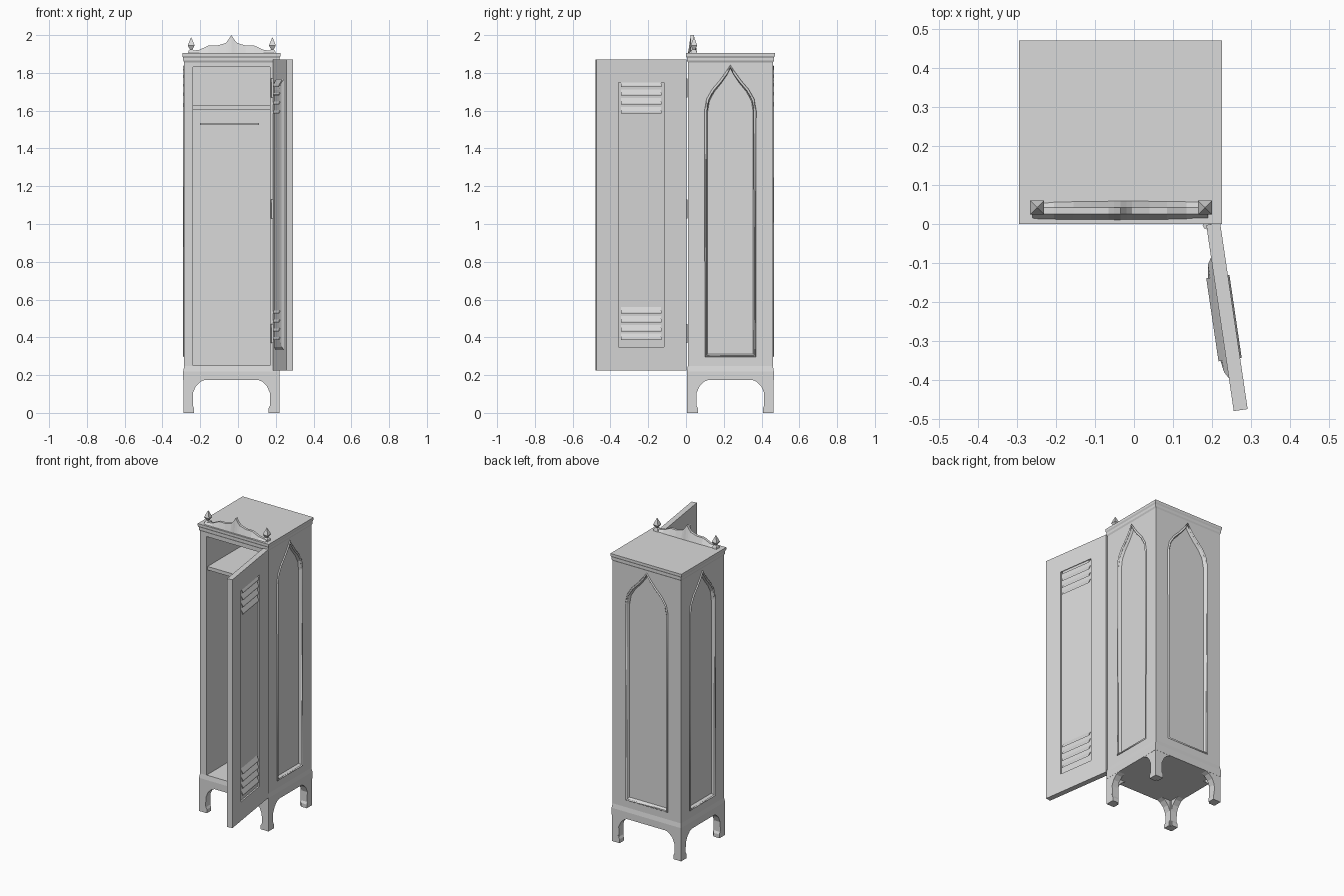
import bpy, bmesh, math
from mathutils import Matrix, Vector

cube = bpy.data.objects.get("Cube")
if cube:
    bpy.data.objects.remove(cube, do_unlink=True)

grey = bpy.data.materials.new("plain grey")
grey.use_nodes = True
colour = (0.7, 0.7, 0.7, 1)
grey.diffuse_color = colour
grey.node_tree.nodes["Principled BSDF"].inputs["Base Color"].default_value = colour

CX, CY = -0.035, 0.235            # middle of the cabinet
HX, HY = 0.25, 0.225              # half sizes of its body


def finish(bm, name, matrix=Matrix()):
    bmesh.ops.recalc_face_normals(bm, faces=bm.faces)
    mesh = bpy.data.meshes.new(name)
    bm.to_mesh(mesh)
    bm.free()
    mesh.transform(matrix)
    mesh.materials.append(grey)
    ob = bpy.data.objects.new(name, mesh)
    bpy.context.collection.objects.link(ob)
    return ob


def loft(name, loops, matrix=Matrix()):
    """Closed solid through matching loops of points."""
    bm = bmesh.new()
    rings = [[bm.verts.new(p) for p in loop] for loop in loops]
    for a, b in zip(rings, rings[1:]):
        for i in range(len(a)):
            j = (i + 1) % len(a)
            bm.faces.new((a[i], a[j], b[j], b[i]))
    bm.faces.new(rings[0])
    bm.faces.new(rings[-1])
    return finish(bm, name, matrix)


def prism(name, profile, y0, y1, matrix=Matrix()):
    return loft(name, [[(x, y, z) for x, z in profile] for y in (y0, y1)], matrix)


def box(name, x0, x1, y0, y1, z0, z1, matrix=Matrix()):
    return prism(name, [(x0, z0), (x1, z0), (x1, z1), (x0, z1)], y0, y1, matrix)


def rings(name, levels):
    """Rectangular moulding round the cabinet: (outset, height) levels."""
    loops = []
    for o, z in levels:
        loops.append([(CX + sx * (HX + o), CY + sy * (HY + o), z)
                      for sx, sy in ((-1, -1), (1, -1), (1, 1), (-1, 1))])
    return loft(name, loops)


def run_op(ob, op, **kw):
    bpy.ops.object.select_all(action="DESELECT")
    ob.select_set(True)
    bpy.context.view_layer.objects.active = ob
    op(**kw)


def cut(ob, cutter):
    mod = ob.modifiers.new("cut", "BOOLEAN")
    mod.operation, mod.object, mod.solver = "DIFFERENCE", cutter, "EXACT"
    run_op(ob, bpy.ops.object.modifier_apply, modifier=mod.name)
    bpy.data.objects.remove(cutter, do_unlink=True)


def place(x, y, degrees):
    return Matrix.Translation((x, y, 0)) @ Matrix.Rotation(math.radians(degrees), 4, "Z")


# Body with open front
body = box("cabinet_body", CX - HX, CX + HX, CY - HY, CY + HY, 0.18, 1.87)
cut(body, box("cavity", -0.237, 0.17, -0.1, 0.42, 0.25, 1.83))

# Pointed arch panels on both sides and the back, each with a raised rim
def arch(w):
    half = [(1, 0.3), (1, 1.6), (0.92, 1.66), (0.7, 1.71), (0.4, 1.755), (0.15, 1.8)]
    right = [(w * u, z) for u, z in half]
    return right + [(0, 1.835)] + [(-u, z) for u, z in reversed(right)]


panels = {"left": (CX + HX, CY, 90, 0.13), "right": (CX - HX, CY, -90, 0.13),
          "back": (CX, CY + HY, 180, 0.15)}
for side, (x, y, turn, w) in panels.items():
    m = place(x, y, turn)
    outline = arch(w)
    inner = [(u * 0.93, 1.05 + (z - 1.05) * 0.985) for u, z in outline]
    cut(body, loft("recess", [[(u, -0.02, z) for u, z in outline],
                              [(u, 0, z) for u, z in outline],
                              [(u, 0.02, z) for u, z in inner]], m))
    curve = bpy.data.curves.new("rim", "CURVE")
    curve.dimensions = "3D"
    curve.bevel_depth, curve.bevel_resolution = 0.007, 0
    spline = curve.splines.new("POLY")
    spline.points.add(len(outline) - 1)
    spline.use_cyclic_u = True
    for p, (u, z) in zip(spline.points, outline):
        p.co = (*(m @ Vector((u, 0, z))), 1)
    curve.materials.append(grey)
    rim = bpy.data.objects.new(side + "_arch_rim", curve)
    bpy.context.collection.objects.link(rim)
    run_op(rim, bpy.ops.object.convert, target="MESH")

# Cornice and base moulding
rings("cornice", [(0, 1.855), (0.005, 1.865), (0.005, 1.88), (0.01, 1.89), (0.01, 1.905)])
rings("base_moulding", [(0.005, 0.175), (0.005, 0.22), (0, 0.249)])

# Shelf and rail inside
box("shelf", -0.24, 0.175, 0.02, 0.425, 1.605, 1.628)
box("coat_rail", -0.2, 0.11, 0.405, 0.425, 1.525, 1.535)

# Arched aprons joining the legs on all four sides
def apron(h):
    half = [(0, 0), (0.057, 0), (0.057, 0.025), (0.047, 0.045), (0.05, 0.105),
            (0.065, 0.14), (0.09, 0.165), (0.125, 0.18)]
    left = [(-h + u, z) for u, z in half]
    return left + [(-u, z) for u, z in reversed(left)] + [(h, 0.2), (-h, 0.2)]


for name, turn, h, d in (("front", 0, HX, HY), ("back", 180, HX, HY),
                         ("left", 90, HY, HX), ("right", -90, HY, HX)):
    prism(name + "_leg_apron", apron(h + 0.004), -d - 0.004, -d + 0.04, place(CX, CY, turn))
for sx, xs in (("left", 1), ("right", -1)):
    for sy, ys in (("front", -1), ("back", 1)):
        x, y = CX + xs * (HX - 0.022), CY + ys * (HY - 0.022)
        box(f"{sy}_{sx}_leg", x - 0.024, x + 0.024, y - 0.024, y + 0.024, 0.005, 0.2)

# Scalloped crest, thinner toward its upper edge
half = [(0.225, 1.915), (0.17, 1.922), (0.12, 1.945), (0.075, 1.945), (0.03, 1.958), (0.016, 1.975)]
top = half + [(0, 2.0)] + [(-x, z) for x, z in reversed(half)]
bm = bmesh.new()
cols = [[bm.verts.new((CX + x, y, z)) for y, z in
         ((0.01, 1.9), (0.06, 1.9), (0.042, zt), (0.025, zt))] for x, zt in top]
for a, b in zip(cols, cols[1:]):
    for i in range(4):
        j = (i + 1) % 4
        bm.faces.new((a[i], a[j], b[j], b[i]))
bm.faces.new(cols[0])
bm.faces.new(cols[-1])
finish(bm, "crest")

# Pointed finials at the crest ends
for name, x in (("right_finial", -0.248), ("left_finial", 0.182)):
    loops = []
    for r, z in ((0.018, 1.9), (0.014, 1.918), (0.007, 1.925), (0.018, 1.945), (0.001, 1.988)):
        loops.append([(x + sx * r, 0.042 + sy * r, z)
                      for sx, sy in ((-1, -1), (1, -1), (1, 1), (-1, 1))])
    loft(name, loops)

# Open door: local x runs from the hinge, local +y is the outer face
hinge = place(0.203, 0, -81.6)
T = 0.018
door = box("door", 0, 0.482, -T, T, 0.225, 1.87, hinge)
cut(door, box("door_recess", 0.12, 0.365, T - 0.01, 0.1, 0.35, 1.75, hinge))

# Bulging panel on the door's inner face
loops = []
for inset, y in ((0, -T + 0.002), (0.02, -T - 0.01), (0.06, -T - 0.016)):
    x0, x1, z0, z1 = 0.08 + inset, 0.4 - inset, 0.33 + inset, 1.77 - inset
    loops.append([(x0, y, z0), (x1, y, z0), (x1, y, z1), (x0, y, z1)])
loft("door_inner_panel", loops, hinge)

# Louvre slats near the top and bottom of the door, on both faces
for group, z0 in (("lower", 0.385), ("upper", 1.585)):
    for i in range(4):
        z = z0 + i * 0.047
        slat = [(T - 0.012, z + 0.03), (T + 0.004, z), (T + 0.004, z + 0.008), (T - 0.012, z + 0.038)]
        for face, s, shift in (("outer", 1, 0), ("inner", -1, -0.016)):
            loft(f"{group}_{face}_slat", [[(x, s * y + shift, zz) for y, zz in slat]
                                          for x in (0.135, 0.35)], hinge)

# Hinge knuckles
for z in (0.42, 1.08, 1.72):
    ring = [(0.187 + 0.011 * math.cos(a), -0.003 + 0.011 * math.sin(a))
            for a in (k * math.pi / 4 for k in range(8))]
    ob = loft("hinge", [[(x, y, z + dz) for x, y in ring] for dz in (-0.05, 0.05)])
    run_op(ob, bpy.ops.object.shade_smooth_by_angle, angle=math.radians(50))
